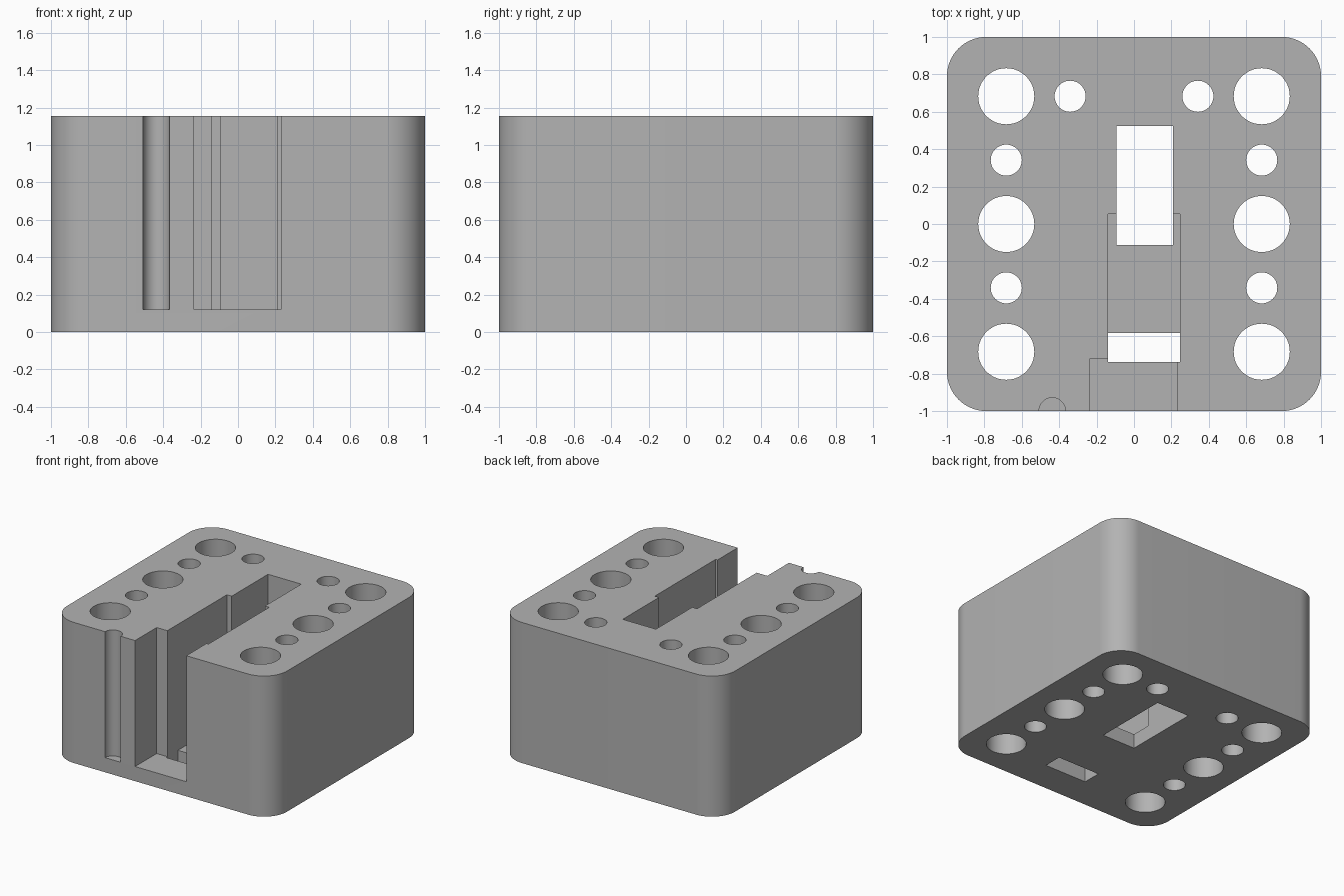
import bpy, bmesh, math

HEIGHT = 1.155
FLOOR = 0.12
HOLE = 0.683   # offset of the hole rows from the centre

cube = bpy.data.objects.get("Cube")
if cube:
    bpy.data.objects.remove(cube, do_unlink=True)

grey = bpy.data.materials.new("grey")
grey.use_nodes = True
colour = (0.45, 0.45, 0.45, 1)
grey.diffuse_color = colour
grey.node_tree.nodes["Principled BSDF"].inputs["Base Color"].default_value = colour


def prism(name, outline, z0, z1):
    """Extrude a counter-clockwise outline from z0 to z1."""
    bm = bmesh.new()
    low = [bm.verts.new((x, y, z0)) for x, y in outline]
    high = [bm.verts.new((x, y, z1)) for x, y in outline]
    bm.faces.new(low[::-1])
    bm.faces.new(high)
    n = len(outline)
    for i in range(n):
        j = (i + 1) % n
        bm.faces.new((low[i], low[j], high[j], high[i]))
    mesh = bpy.data.meshes.new(name)
    bm.to_mesh(mesh)
    bm.free()
    mesh.materials.append(grey)
    obj = bpy.data.objects.new(name, mesh)
    bpy.context.collection.objects.link(obj)
    return obj


def arc(cx, cy, r, start, sweep, steps):
    return [(cx + r * math.cos(math.radians(start + sweep * i / steps)),
             cy + r * math.sin(math.radians(start + sweep * i / steps)))
            for i in range(steps + 1)]


def circle(cx, cy, r):
    return arc(cx, cy, r, 0, 360, 48)[:-1]


def rect(x0, x1, y0, y1):
    return [(x0, y0), (x1, y0), (x1, y1), (x0, y1)]


# Block with rounded upright corners
R = 0.21
outline = []
for k, (sx, sy) in enumerate([(1, 1), (-1, 1), (-1, -1), (1, -1)]):
    outline += arc(sx * (1 - R), sy * (1 - R), R, 90 * k, 90, 16)
block = prism("block", outline, 0, HEIGHT)

LOW, TOP = -0.1, HEIGHT + 0.1
cutters = [
    # Stepped slot, open at the front
    prism("front_slot", rect(-0.235, 0.23, -1.1, -0.72), FLOOR, TOP),
    prism("middle_slot", rect(-0.138, 0.247, -0.737, 0.053), FLOOR, TOP),
    # Openings through the base
    prism("rear_opening", rect(-0.094, 0.208, -0.112, 0.524), LOW, TOP),
    prism("floor_opening", rect(-0.138, 0.247, -0.737, -0.583), LOW, FLOOR + 0.2),
    # Half-round groove in the front face
    prism("groove", circle(-0.437, -1, 0.071), FLOOR, TOP),
]

# Large and small through holes, the same on both sides
for s in (-1, 1):
    for y in (-HOLE, 0, HOLE):
        cutters.append(prism("large_hole", circle(s * HOLE, y, 0.15), LOW, TOP))
    for x, y in ((HOLE, -HOLE / 2), (HOLE, HOLE / 2), (HOLE / 2, HOLE)):
        cutters.append(prism("small_hole", circle(s * x, y, 0.083), LOW, TOP))

# Cut the block and remove the cutters
bpy.ops.object.select_all(action='DESELECT')
bpy.context.view_layer.objects.active = block
block.select_set(True)
for cutter in cutters:
    cutter.hide_render = True
    mod = block.modifiers.new(cutter.name, 'BOOLEAN')
    mod.operation = 'DIFFERENCE'
    mod.solver = 'EXACT'
    mod.object = cutter
    bpy.ops.object.modifier_apply(modifier=mod.name)
    bpy.data.objects.remove(cutter, do_unlink=True)

bpy.ops.object.shade_smooth_by_angle(angle=math.radians(30))
